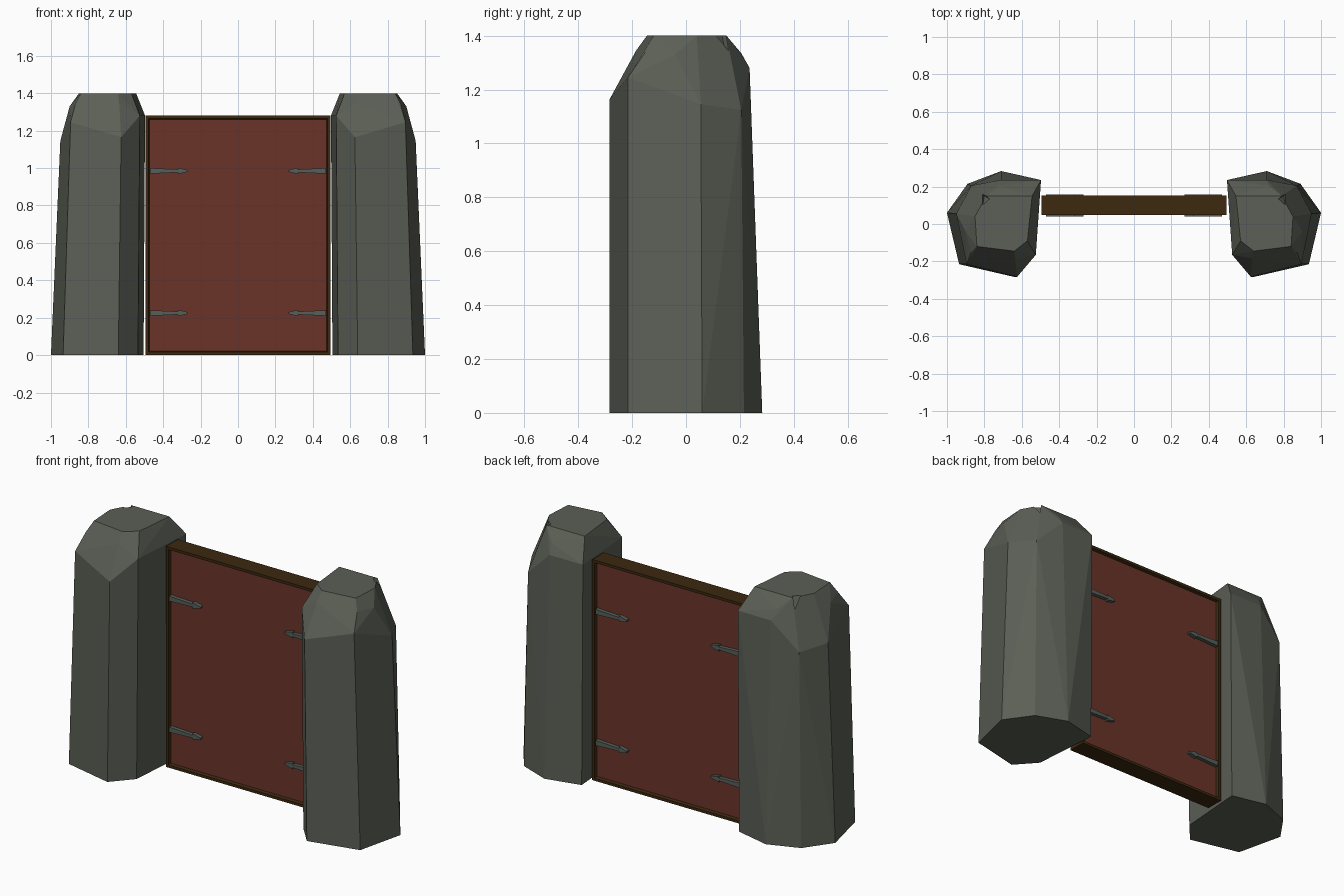
import bpy, bmesh

if "Cube" in bpy.data.objects:
    bpy.data.objects.remove(bpy.data.objects["Cube"])


def mat(name, rgb):
    m = bpy.data.materials.new(name)
    m.diffuse_color = (*rgb, 1)
    m.use_nodes = True
    m.node_tree.nodes["Principled BSDF"].inputs["Base Color"].default_value = m.diffuse_color
    return m


STONE = mat("grey_stone", (0.105, 0.115, 0.092))
RED = mat("red_panel", (0.145, 0.033, 0.022))
WOOD = mat("dark_wood", (0.045, 0.021, 0.005))
IRON = mat("iron", (0.092, 0.115, 0.102))


def finish(bm, name, mats):
    bmesh.ops.recalc_face_normals(bm, faces=bm.faces[:])
    me = bpy.data.meshes.new(name)
    bm.to_mesh(me)
    bm.free()
    for m in mats:
        me.materials.append(m)
    ob = bpy.data.objects.new(name, me)
    bpy.context.collection.objects.link(ob)
    return ob


def hull(name, pts, m, side=1):
    bm = bmesh.new()
    for x, y, z in pts:
        bm.verts.new((side * x, y, z))
    r = bmesh.ops.convex_hull(bm, input=bm.verts[:])
    loose = [v for v in bm.verts if not v.link_faces]
    bmesh.ops.delete(bm, geom=loose, context='VERTS')
    bmesh.ops.dissolve_limit(bm, angle_limit=0.05, verts=bm.verts[:], edges=bm.edges[:])
    return finish(bm, name, [m])


# Stone pillars: footprint, shoulder ring and worn crown
base = [(0.505, 0.235), (0.71, 0.283), (0.89, 0.215), (1.0, 0.06),
        (0.935, -0.215), (0.64, -0.283), (0.535, -0.165)]
shoulder = [(0.497, 0.235, 1.28), (0.71, 0.236, 1.28), (0.87, 0.205, 1.125),
            (0.95, 0.055, 1.145), (0.895, -0.215, 1.245), (0.625, -0.283, 1.165),
            (0.525, -0.165, 1.28)]
crown = [(0.72, 0.205, 1.335), (0.90, -0.04, 1.33), (0.87, -0.15, 1.34), (0.635, -0.185, 1.345),
         (0.545, 0.15, 1.4), (0.79, 0.15, 1.4), (0.85, 0.04, 1.4),
         (0.84, -0.12, 1.4), (0.64, -0.145, 1.4), (0.57, -0.09, 1.4)]
notch = [(0.765, 0.13, 1.42), (0.84, 0.19, 1.42), (0.81, 0.09, 1.42), (0.80, 0.15, 1.32)]

for side, label in ((1, "right"), (-1, "left")):
    pillar = hull(label + "_stone_pillar", [(x, y, 0) for x, y in base] + shoulder + crown, STONE, side)
    # Chipped notch in the crown
    cutter = hull("notch_cutter", notch, STONE, side)
    cutter.hide_render = True
    mod = pillar.modifiers.new("notch", 'BOOLEAN')
    mod.operation = 'DIFFERENCE'
    mod.solver = 'EXACT'
    mod.object = cutter
    bpy.context.view_layer.objects.active = pillar
    bpy.ops.object.modifier_apply(modifier="notch")
    bpy.data.objects.remove(cutter)

# Door: wooden frame with sunken red panels front and back
bm = bmesh.new()
bmesh.ops.create_cube(bm, size=1)
for v in bm.verts:
    v.co = (v.co.x * 0.99, 0.1 + v.co.y * 0.105, 0.64 + v.co.z * 1.28)
bmesh.ops.recalc_face_normals(bm, faces=bm.faces[:])
for f in [f for f in bm.faces if abs(f.normal.y) > 0.9]:
    bmesh.ops.inset_region(bm, faces=[f], thickness=0.022)
    bmesh.ops.inset_region(bm, faces=[f], thickness=0.008, depth=-0.015)
    f.material_index = 1
finish(bm, "door", [WOOD, RED])

# Arrow-tipped strap hinges on both faces
outline = [(0.47, 0.015), (0.32, 0.008), (0.32, 0.017), (0.27, 0.005),
           (0.27, -0.005), (0.32, -0.017), (0.32, -0.008), (0.47, -0.015)]
for side in (1, -1):
    for z in (0.225, 0.985):
        for y0, y1, face in ((0.041, 0.066, "front"), (0.134, 0.159, "back")):
            bm = bmesh.new()
            f = bm.faces.new([bm.verts.new((side * x, y0, z + h)) for x, h in outline])
            r = bmesh.ops.extrude_face_region(bm, geom=[f])
            vs = [g for g in r["geom"] if isinstance(g, bmesh.types.BMVert)]
            bmesh.ops.translate(bm, verts=vs, vec=(0, y1 - y0, 0))
            finish(bm, face + "_hinge", [IRON])
